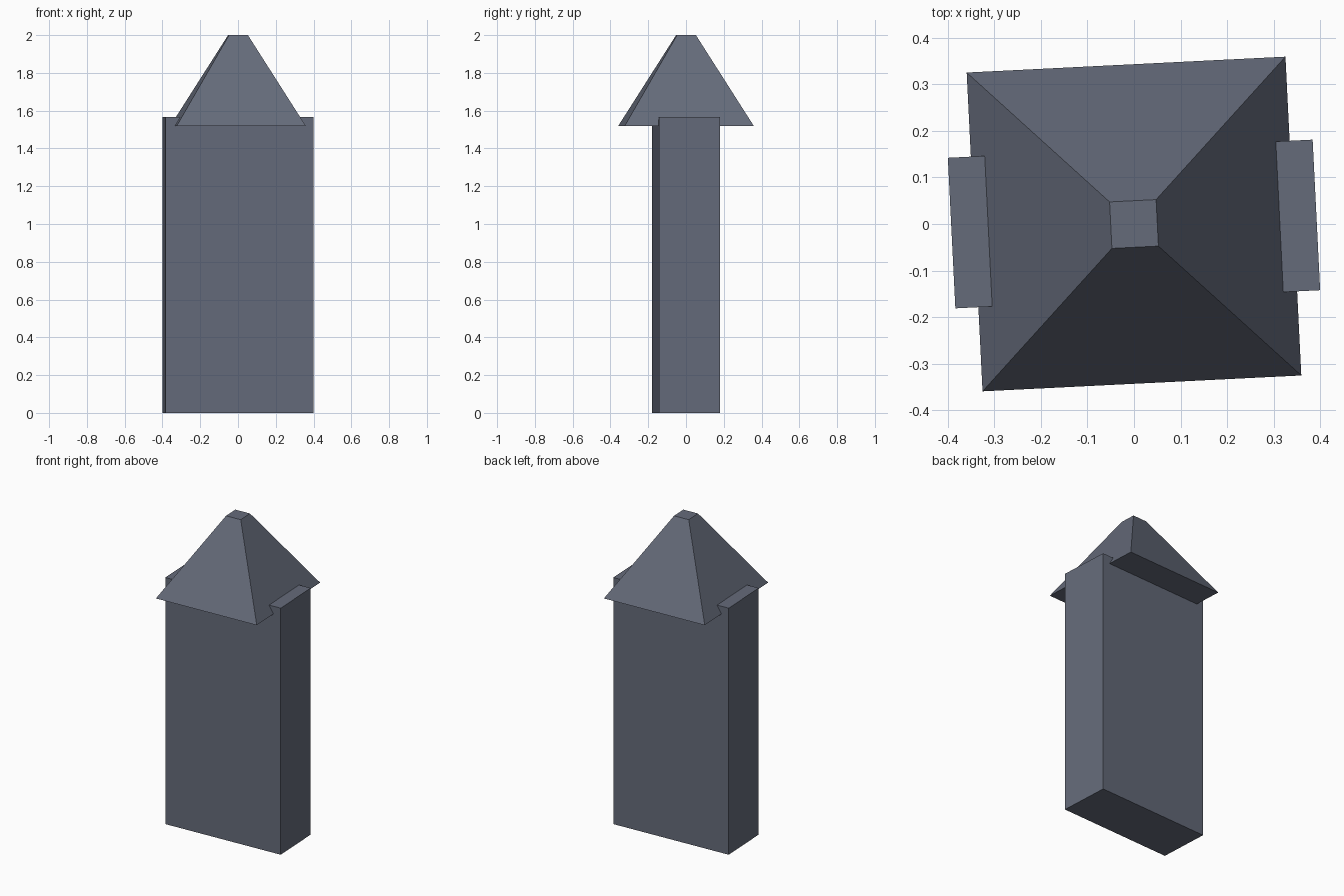
import bpy, math

cube = bpy.data.objects.get("Cube")
if cube:
    bpy.data.objects.remove(cube, do_unlink=True)

TURN = math.radians(2.85)

slate = bpy.data.materials.new("slate_grey")
slate.use_nodes = True
colour = (0.13, 0.147, 0.195, 1)
slate.diffuse_color = colour
slate.node_tree.nodes["Principled BSDF"].inputs["Base Color"].default_value = colour


def finish(name):
    obj = bpy.context.object
    obj.name = obj.data.name = name
    obj.data.materials.append(slate)
    return obj


# Flat rectangular tower body
BODY_HEIGHT = 1.567
bpy.ops.mesh.primitive_cube_add(size=1, location=(0, 0, BODY_HEIGHT / 2), rotation=(0, 0, TURN))
body = finish("tower_body")
body.scale = (0.785, 0.324, BODY_HEIGHT)

# Square roof with a small flat top
ROOF_BASE, ROOF_TOP = 1.518, 2.0
bpy.ops.mesh.primitive_cone_add(
    vertices=4, radius1=0.343 * math.sqrt(2), radius2=0.05 * math.sqrt(2),
    depth=ROOF_TOP - ROOF_BASE, location=(0, 0, (ROOF_BASE + ROOF_TOP) / 2),
    rotation=(0, 0, TURN + math.pi / 4))
finish("tower_roof")
